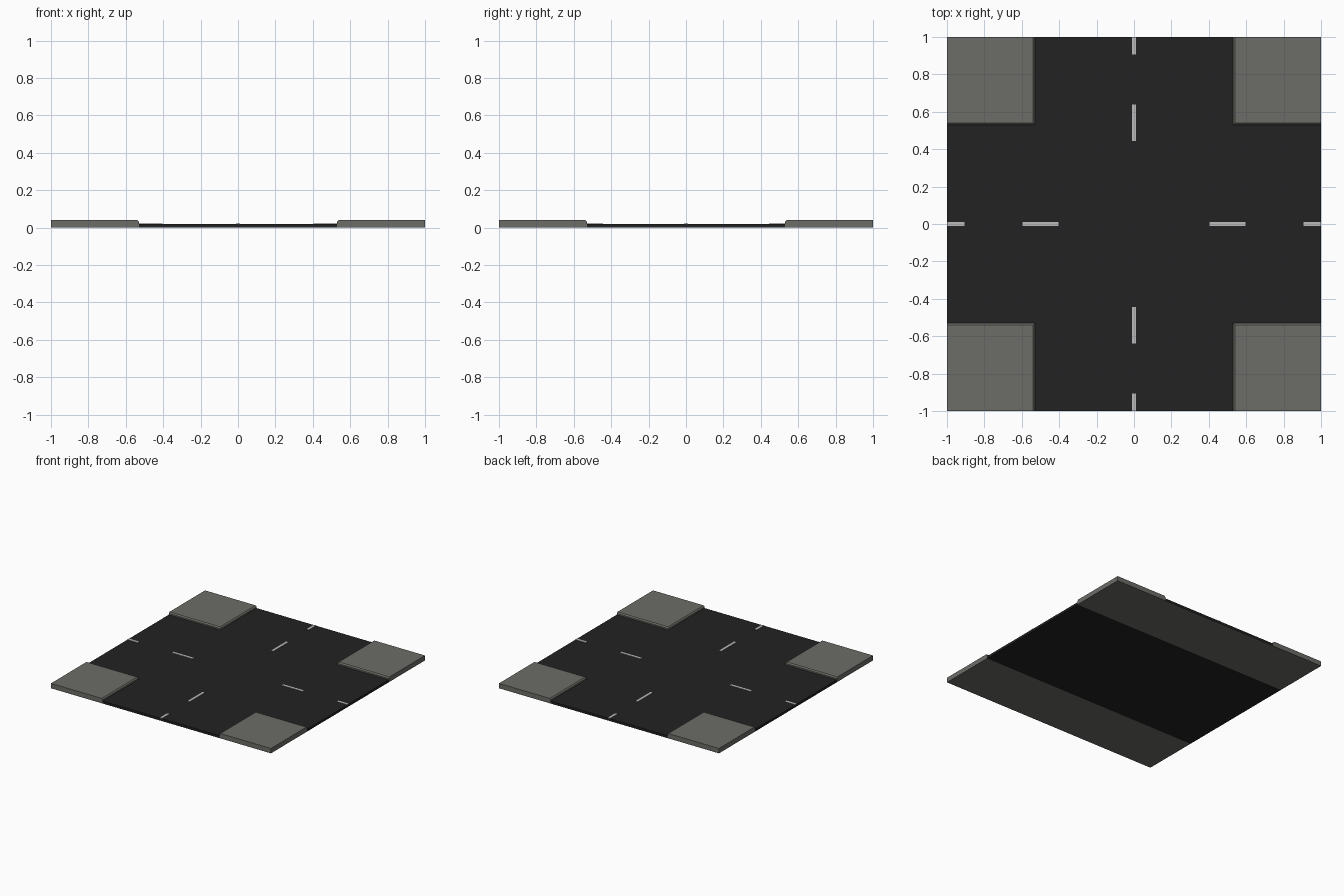
import bpy, bmesh

if "Cube" in bpy.data.objects:
    bpy.data.objects.remove(bpy.data.objects["Cube"])

K = 0.53         # half width of the roads (kerb line)
ROAD_Z = 0.02
KERB_Z = 0.04


def material(name, value):
    m = bpy.data.materials.new(name)
    m.diffuse_color = (*value, 1)
    m.use_nodes = True
    m.node_tree.nodes["Principled BSDF"].inputs["Base Color"].default_value = m.diffuse_color
    return m


ASPHALT = material("asphalt", (0.016, 0.016, 0.016))
PAVING = material("paving", (0.15, 0.15, 0.135))
PAINT = material("paint", (0.5, 0.5, 0.5))


def slab(name, x, y, z, mat, skip=(), under=None, bevel=None):
    """Box between ranges; skip drops faces by (axis, sign); under recolours the bottom."""
    bm = bmesh.new()
    bmesh.ops.create_cube(bm, size=1)
    for v in bm.verts:
        v.co = [r[0] if c < 0 else r[1] for r, c in zip((x, y, z), v.co)]
    bm.normal_update()
    drop = [f for f in bm.faces
            if any(f.normal[a] * s > 0.9 for a, s in skip)]
    if under:
        for f in bm.faces:
            f.material_index = int(f.normal.z < -0.9)
    bmesh.ops.delete(bm, geom=drop, context='FACES')
    if bevel:
        # chamfer the top edges that lie on the kerb line
        edges = [e for e in bm.edges if all(v.co.z > z[1] - 1e-5 for v in e.verts)
                 and any(all(abs(abs(v.co[a]) - K) < 1e-5 for v in e.verts)
                         for a in (0, 1))]
        bmesh.ops.bevel(bm, geom=edges, offset=bevel, segments=1,
                        affect='EDGES', profile=0.5)
    me = bpy.data.meshes.new(name)
    bm.to_mesh(me)
    bm.free()
    me.materials.append(mat)
    if under:
        me.materials.append(under)
    ob = bpy.data.objects.new(name, me)
    bpy.context.collection.objects.link(ob)
    return ob


def span(s, a, b):
    return tuple(sorted((s * a, s * b)))


# Through road
slab("through_road", (-1, 1), (-K, K), (0, ROAD_Z), ASPHALT, skip=((1, 1), (1, -1)))

for s in (-1, 1):
    # Side road arm, with a paving-coloured underside
    slab("side_road", (-K, K), span(s, K, 1), (0, ROAD_Z), ASPHALT,
         skip=((0, 1), (0, -1), (1, -s)), under=PAVING)
    # Raised corner pavements with chamfered kerbs
    for t in (-1, 1):
        slab("corner_pavement", span(t, K, 1), span(s, K, 1), (0, KERB_Z),
             PAVING, bevel=0.009)
    # Painted centre line dashes
    w, z = (-0.01, 0.01), (ROAD_Z - 0.001, ROAD_Z + 0.003)
    for a, b in ((0.405, 0.595), (0.905, 1)):
        slab("through_road_dash", span(s, a, b), w, z, PAINT)
    for a, b in ((0.445, 0.638), (0.905, 1)):
        slab("side_road_dash", w, span(s, a, b), z, PAINT)
